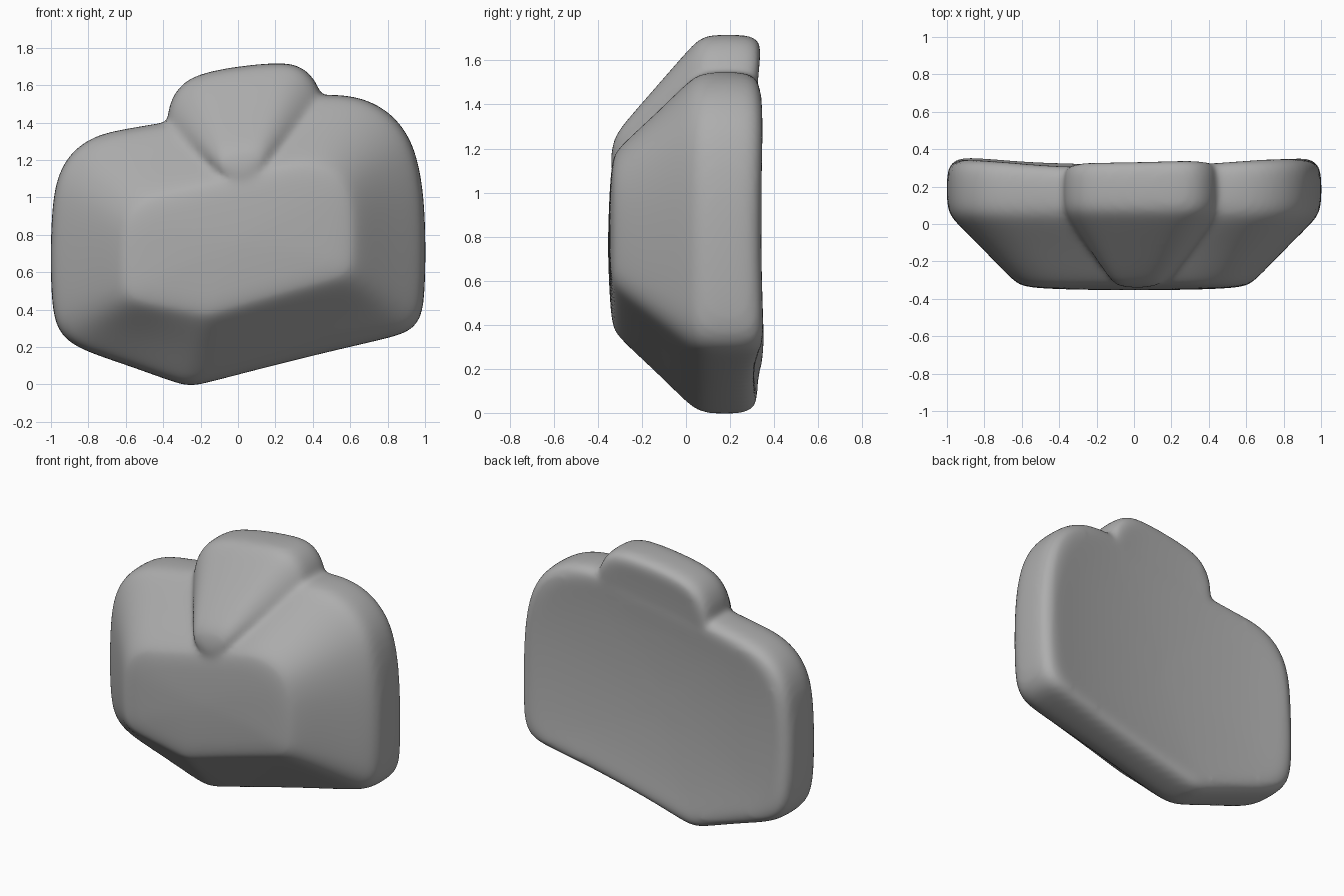
import bpy, bmesh

if "Cube" in bpy.data.objects:
    bpy.data.objects.remove(bpy.data.objects["Cube"])

stone = bpy.data.materials.new("grey stone")
stone.diffuse_color = (0.42, 0.42, 0.42, 1)
stone.use_nodes = True
stone.node_tree.nodes["Principled BSDF"].inputs["Base Color"].default_value = stone.diffuse_color


def hollow(x, z):
    """Depth of the gently dished back surface."""
    return 0.272 + 0.085 * x * x + 0.085 * (z - 0.8) ** 2


def add_part(bm, outline, centre, scales, front_rings, front_y, tilt=0.0):
    """Rings of the outline, shrinking towards the front and into the dished back."""
    cx, cz = centre
    sx, sz = scales
    rings = []
    # chamfered front and straight rim: (shrink amount, y)
    for t, y in front_rings:
        rings.append([bm.verts.new((cx + (x - cx) * (1 - t * (1 - sx)), y,
                                    cz + (z - cz) * (1 - t * (1 - sz))
                                    + tilt * x * min(t, 1)))
                      for x, z in outline])
    # rounded back rim, then the hollow
    for f, dy in ((1.0, -0.10), (0.985, -0.04), (0.94, -0.003), (0.88, 0.002),
                  (0.72, 0.0), (0.5, 0.0), (0.25, 0.0)):
        ring = []
        for x, z in outline:
            px, pz = cx + (x - cx) * f, cz + (z - cz) * f
            ring.append(bm.verts.new((px, hollow(px, pz) + dy, pz)))
        rings.append(ring)
    n = len(outline)
    for a, b in zip(rings, rings[1:]):
        for i in range(n):
            j = (i + 1) % n
            bm.faces.new((a[i], a[j], b[j], b[i]))
    # close both ends with fans
    for ring, y in ((rings[0], front_y), (rings[-1], hollow(cx, cz))):
        tip = bm.verts.new((cx, y, cz))
        for i in range(n):
            bm.faces.new((ring[i], ring[(i + 1) % n], tip))


bm = bmesh.new()

# Main boulder
body_outline = [
    (-0.26, -0.012), (-0.18, 0.004), (0.1, 0.078), (0.5, 0.178), (0.82, 0.25),
    (0.925, 0.285), (0.98, 0.355), (0.998, 0.46), (1.005, 0.7), (0.998, 0.98),
    (0.968, 1.18), (0.915, 1.335), (0.815, 1.455), (0.69, 1.524), (0.57, 1.548),
    (0.44, 1.552), (0.2, 1.51), (-0.1, 1.45), (-0.4, 1.4), (-0.58, 1.37),
    (-0.745, 1.34), (-0.875, 1.263), (-0.953, 1.15), (-0.993, 1.0), (-1.005, 0.7),
    (-0.997, 0.4), (-0.96, 0.275), (-0.862, 0.19), (-0.6, 0.105), (-0.35, 0.013)]
add_part(bm, body_outline, (0, 0.76), (0.62, 0.5),
         ((1.6, -0.350), (1.08, -0.338), (0.98, -0.314), (0.85, -0.27),
          (0.5, -0.13), (0.15, 0.0), (0.04, 0.05), (0, 0.11)), -0.355, 0.055)

# Raised knob on top, tapering down the front slope
knob_outline = [
    (0.45, 1.5), (0.44, 1.58), (0.385, 1.665), (0.315, 1.71), (0.22, 1.723),
    (0.0, 1.702), (-0.19, 1.667), (-0.295, 1.617), (-0.358, 1.53), (-0.385, 1.42),
    (-0.36, 1.28), (-0.24, 1.12), (0.0, 1.04), (0.25, 1.12), (0.41, 1.32)]
add_part(bm, knob_outline, (0.01, 1.11), (0.3, 0.24),
         ((1.12, -0.338), (1.0, -0.322), (0.88, -0.285), (0.5, -0.13),
          (0.15, 0.01), (0.04, 0.06), (0, 0.11)), -0.343)

bmesh.ops.recalc_face_normals(bm, faces=bm.faces)
mesh = bpy.data.meshes.new("boulder")
bm.to_mesh(mesh)
bm.free()
mesh.materials.append(stone)
boulder = bpy.data.objects.new("boulder", mesh)
bpy.context.collection.objects.link(boulder)

# Round the parts, fuse them into one skin and soften the seams
sub = boulder.modifiers.new("round", 'SUBSURF')
sub.levels = sub.render_levels = 2
fuse = boulder.modifiers.new("fuse", 'REMESH')
fuse.mode = 'VOXEL'
fuse.voxel_size = 0.018
fuse.use_smooth_shade = True
soften = boulder.modifiers.new("soften", 'SMOOTH')
soften.factor = 0.5
soften.iterations = 14
